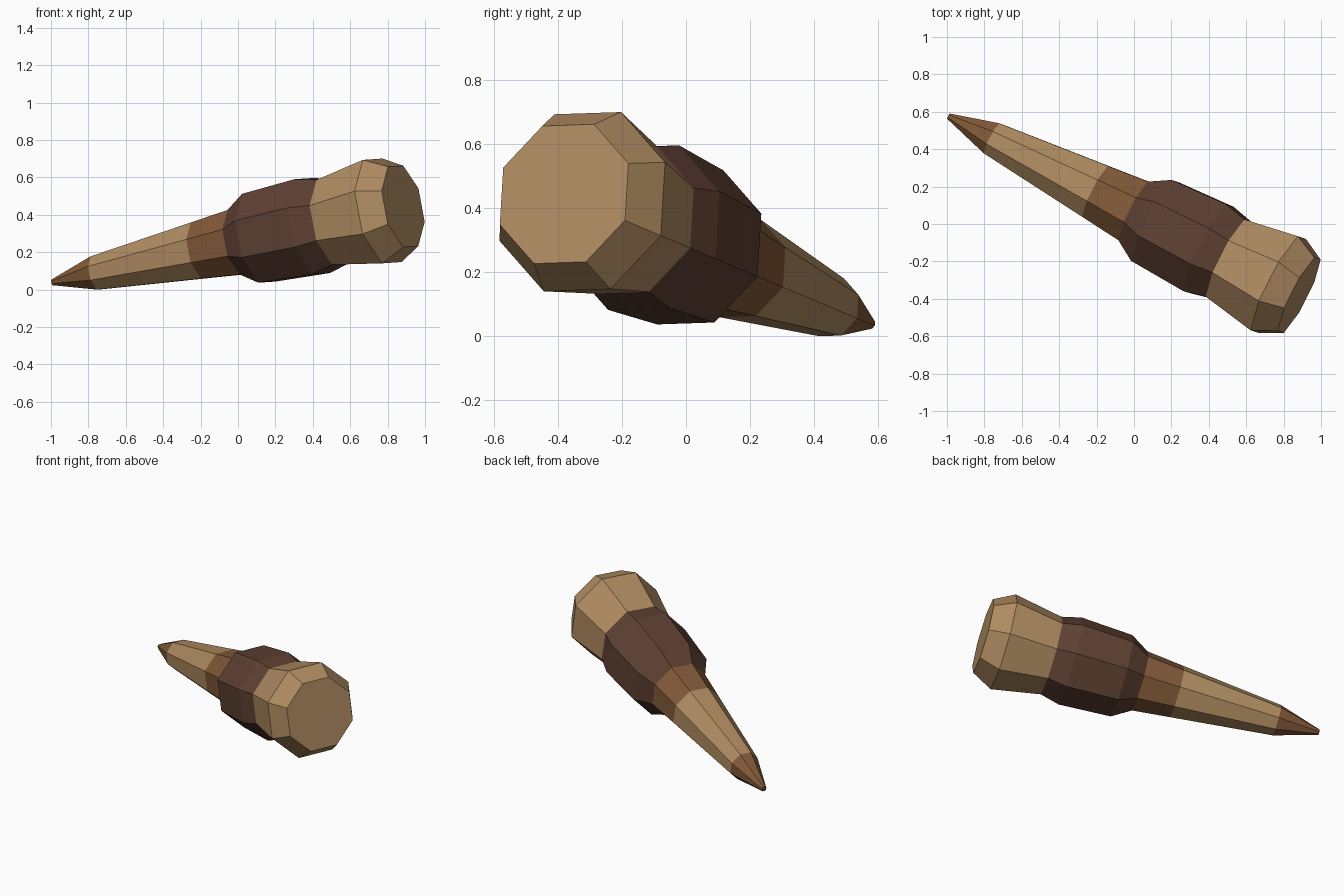
import bpy, bmesh, math
from mathutils import Vector

cube = bpy.data.objects.get("Cube")
if cube:
    bpy.data.objects.remove(cube, do_unlink=True)

SIDES = 8

# Tool axis, running from the pointed tip up to the centre of the flat end
END = Vector((0.883, -0.381, 0.445))
AXIS = Vector((0.8745, -0.4467, 0.1894)).normalized()
SIDE = Vector((0.483, 0.803, -0.348))
SIDE = (SIDE - AXIS * SIDE.dot(AXIS)).normalized()
UP = AXIS.cross(SIDE)


def material(name, rgb):
    mat = bpy.data.materials.new(name)
    mat.use_nodes = True
    mat.diffuse_color = (*rgb, 1)
    mat.node_tree.nodes["Principled BSDF"].inputs["Base Color"].default_value = (*rgb, 1)
    return mat


def turned_part(name, mat, profile, cap_first=False, cap_last=False):
    """Eight-sided turned part; profile holds (distance back from end, radius)."""
    bm = bmesh.new()
    rings = []
    for back, radius in profile:
        ring = []
        for i in range(SIDES):
            a = math.tau * i / SIDES
            spoke = SIDE * math.cos(a) + UP * math.sin(a)
            ring.append(bm.verts.new(END - AXIS * back + spoke * radius))
        rings.append(ring)
    for r1, r2 in zip(rings, rings[1:]):
        for i in range(SIDES):
            j = (i + 1) % SIDES
            bm.faces.new((r1[i], r2[i], r2[j], r1[j]))
    if cap_first:
        bm.faces.new(rings[0])
    if cap_last:
        bm.faces.new(rings[-1][::-1])
    mesh = bpy.data.meshes.new(name)
    bm.to_mesh(mesh)
    bm.free()
    mesh.materials.append(mat)
    obj = bpy.data.objects.new(name, mesh)
    bpy.context.collection.objects.link(obj)


tan = material("tan wood", (0.434, 0.262, 0.120))
brown = material("mid brown", (0.223, 0.102, 0.040))
dark = material("dark brown", (0.112, 0.051, 0.032))

# Flared head with flat end
turned_part("head", tan, [(0, 0.237), (0.128, 0.305), (0.433, 0.25)], cap_first=True)
# Bulging dark grip
turned_part("grip", dark, [(0.433, 0.25), (0.556, 0.28), (0.883, 0.262), (1.0, 0.19)])
# Tapering shaft with its collar and point
turned_part("collar", brown, [(1.0, 0.19), (1.235, 0.165)])
turned_part("shaft", tan, [(1.235, 0.165), (1.873, 0.098)])
turned_part("tip", brown, [(1.873, 0.098), (2.143, 0.017)], cap_last=True)
